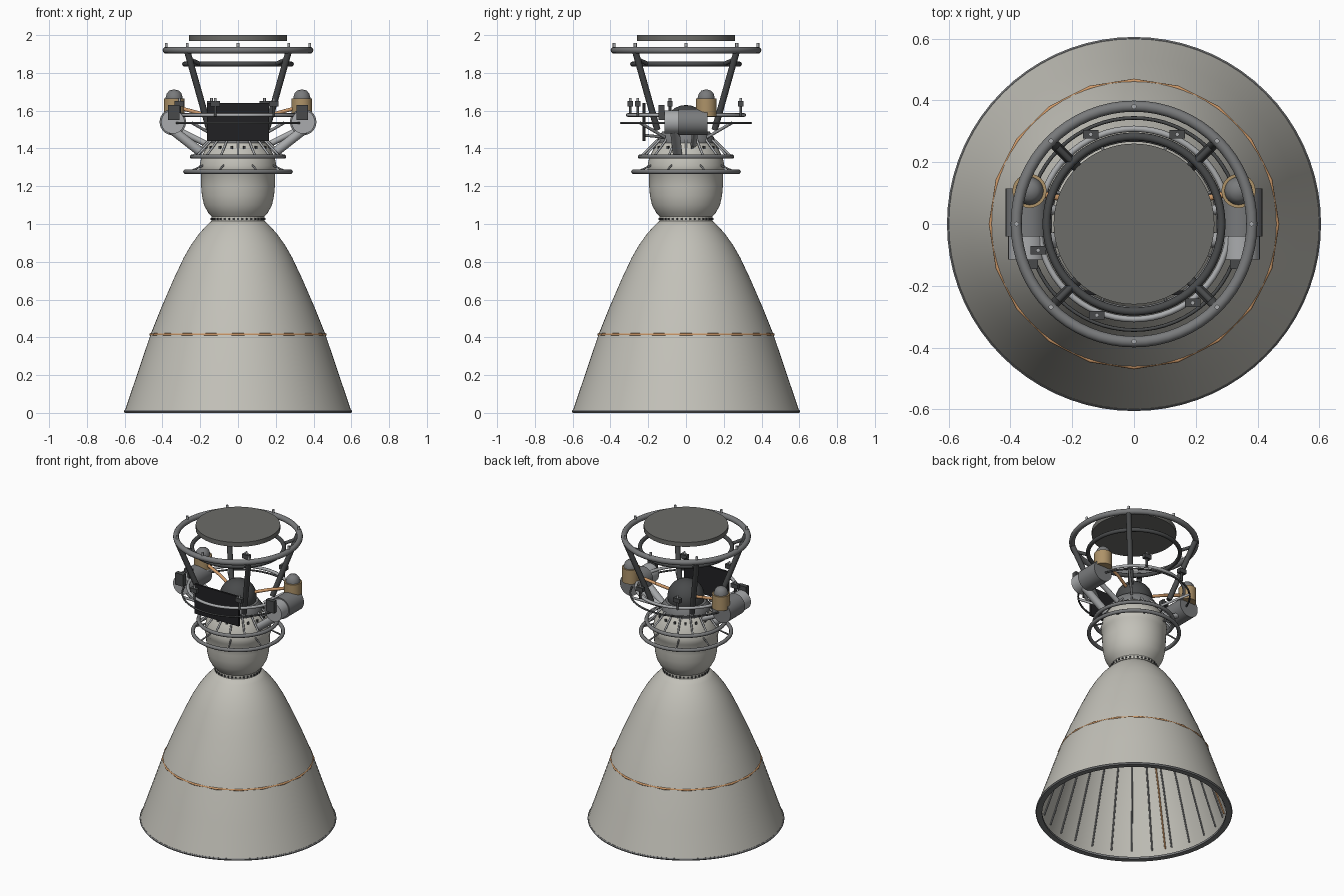
import bpy, bmesh
from math import pi, sin, cos, radians
from mathutils import Vector

if "Cube" in bpy.data.objects:
    bpy.data.objects.remove(bpy.data.objects["Cube"])

def mat(name, c):
    m = bpy.data.materials.new(name)
    m.diffuse_color = (*c, 1)
    m.use_nodes = True
    m.node_tree.nodes["Principled BSDF"].inputs["Base Color"].default_value = m.diffuse_color
    return m

SHELL = mat("shell", (0.54, 0.53, 0.48))
STEEL = mat("steel", (0.40, 0.41, 0.42))
GREY = mat("mid_grey", (0.19, 0.195, 0.20))
DARK = mat("dark_grey", (0.065, 0.068, 0.07))
BLACK = mat("black", (0.015, 0.015, 0.017))
DISC = mat("disc_grey", (0.15, 0.15, 0.14))
COPPER = mat("copper", (0.62, 0.32, 0.14))
TAN = mat("tan", (0.42, 0.29, 0.14))

def finish(name, bm, m, angle=50):
    me = bpy.data.meshes.new(name)
    bmesh.ops.recalc_face_normals(bm, faces=bm.faces)
    bm.to_mesh(me)
    bm.free()
    o = bpy.data.objects.new(name, me)
    bpy.context.collection.objects.link(o)
    me.materials.append(m)
    bpy.ops.object.select_all(action='DESELECT')
    o.select_set(True)
    bpy.context.view_layer.objects.active = o
    bpy.ops.object.shade_smooth_by_angle(angle=radians(angle))
    return o

def lathe(name, prof, m, n=64, at=(0, 0), closed=False):
    """Revolve (radius, z) points around a vertical axis."""
    bm = bmesh.new()
    rings = []
    for r, z in prof:
        if r < 1e-5:
            rings.append([bm.verts.new((at[0], at[1], z))] * n)
        else:
            rings.append([bm.verts.new((at[0] + r * cos(2 * pi * i / n),
                                        at[1] + r * sin(2 * pi * i / n), z)) for i in range(n)])
    pairs = list(zip(rings, rings[1:])) + ([(rings[-1], rings[0])] if closed else [])
    for a, b in pairs:
        for i in range(n):
            j = (i + 1) % n
            vs = list(dict.fromkeys((a[i], a[j], b[j], b[i])))
            if len(vs) > 2:
                bm.faces.new(vs)
    return finish(name, bm, m)

def hoop(name, R, z, t, m, n=64, k=10):
    return lathe(name, [(R + t * cos(2 * pi * i / k), z + t * sin(2 * pi * i / k))
                        for i in range(k)], m, n, closed=True)

def rods(name, segs, r, m, n=12):
    """Straight capped cylinders between point pairs, joined in one mesh."""
    bm = bmesh.new()
    for a, b in segs:
        a, b = Vector(a), Vector(b)
        vs = bmesh.ops.create_cone(bm, cap_ends=True, segments=n, radius1=r, radius2=r,
                                   depth=(b - a).length)['verts']
        q = Vector((0, 0, 1)).rotation_difference(b - a)
        for v in vs:
            v.co = q @ v.co + (a + b) / 2
    return finish(name, bm, m, 65)

def boxes(name, items, m):
    """Boxes given as (centre, size, turn about z)."""
    bm = bmesh.new()
    for c, s, turn in items:
        for v in bmesh.ops.create_cube(bm, size=1)['verts']:
            x, y, z = v.co.x * s[0], v.co.y * s[1], v.co.z * s[2]
            v.co = (c[0] + x * cos(turn) - y * sin(turn), c[1] + x * sin(turn) + y * cos(turn), c[2] + z)
    return finish(name, bm, m, 20)

def pol(r, a, z):
    return (r * cos(a), r * sin(a), z)

def around(n, off=0):
    return [2 * pi * (i + off) / n for i in range(n)]

# nozzle bell: outer wall, throat, then inner wall
bell = [(0.60, 0.01), (0.532, 0.21), (0.463, 0.415), (0.405, 0.56), (0.34, 0.71), (0.288, 0.82),
        (0.248, 0.89), (0.205, 0.95), (0.168, 0.99), (0.136, 1.02)]
inner = [(r - 0.02, z) for r, z in bell]
lathe("nozzle_bell", bell + inner[::-1], SHELL, 72, closed=True)
lathe("nozzle_lip", [(0.60, 0), (0.605, 0.008), (0.60, 0.014), (0.565, 0.014), (0.565, 0)], GREY, 72, closed=True)
hoop("nozzle_band", 0.463, 0.415, 0.007, COPPER, 20, 8)

# ribs on the inside of the bell
for nm, angles, m in (("inner_ribs", around(28), GREY), ("inner_copper_ribs", around(6, 0.5), COPPER)):
    segs = []
    for a in angles:
        pts = [pol(0.562, a, 0.05)] + [pol(r - 0.004, a, z) for r, z in inner[1:6]]
        segs += list(zip(pts, pts[1:]))
    rods(nm, segs, 0.005, m, 6)

# throat collar with bolts
lathe("throat_collar", [(0.12, 1.01), (0.14, 1.01), (0.14, 1.04), (0.12, 1.04)], SHELL, closed=True)
boxes("throat_bolts", [(pol(0.142, a, 1.027), (0.008, 0.009, 0.01), a) for a in around(36)], DARK)

# combustion chamber and injector cone
lathe("combustion_chamber", [(0.13, 1.03), (0.158, 1.06), (0.18, 1.10), (0.191, 1.15), (0.195, 1.20),
      (0.197, 1.27), (0.203, 1.28), (0.203, 1.31), (0.195, 1.35), (0.17, 1.40), (0.14, 1.44), (0, 1.44)], SHELL)
hoop("lower_manifold", 0.278, 1.277, 0.012, GREY)
hoop("upper_manifold", 0.243, 1.357, 0.012, GREY)
rods("injector_feed_pipes", [(pol(0.24, a, 1.357), pol(0.15, a, 1.445)) for a in around(16)], 0.006, STEEL, 8)
rods("manifold_links", [(pol(0.278, a, 1.277), pol(0.20, a, 1.31)) for a in around(8, 0.5)], 0.005, GREY, 8)
boxes("injector_bolts", [(pol(0.172, a, 1.405), (0.012, 0.012, 0.015), a) for a in around(16, 0.5)], DARK)
lathe("injector_plate", [(0, 1.43), (0.15, 1.43), (0.15, 1.455), (0.125, 1.49), (0, 1.49)], GREY, 48)

# central dark dome
lathe("central_dome", [(0, 1.40)] + [(0.115 * cos(radians(a)), 1.515 + 0.115 * sin(radians(a)))
      for a in range(-75, 90, 15)] + [(0, 1.63)], DARK, 40)

# equipment hoops
hoop("thin_equipment_hoop", 0.343, 1.535, 0.006, DARK, k=8)
hoop("equipment_hoop", 0.308, 1.577, 0.010, STEEL, k=8)
rods("hoop_spokes", [(pol(0.343, a, 1.535), pol(0.16, a, 1.46)) for a in around(4, 0.5)], 0.008, STEEL, 10)

# thrust frame
q = around(4, 0.5)
hoop("top_ring", 0.381, 1.92, 0.018, GREY, 64, 14)
hoop("inner_top_ring", 0.283, 1.847, 0.013, DARK, 64, 12)
lathe("thrust_disc", [(0, 1.97), (0.26, 1.97), (0.26, 2.0), (0, 2.0)], DISC)
rods("frame_struts", [(pol(0.38, a, 1.915), pol(0.215, a, 1.50)) for a in q], 0.017, DARK, 16)
rods("ring_brackets", [(pol(0.355, a, 1.87), pol(0.283, a, 1.847)) for a in q], 0.011, DARK, 10)
rods("ring_studs", [(pol(0.38, a, 1.93), pol(0.38, a, 1.957)) for a in around(8)], 0.008, STEEL, 10)

# front control panel
boxes("control_panel", [((0, -0.222, 1.54), (0.33, 0.014, 0.20), 0)], BLACK)
rods("panel_mounts", [((x, -0.222, 1.47), (x * 0.8, -0.12, 1.46)) for x in (-0.12, 0.12)], 0.008, GREY, 8)

# mirrored pumps, canisters and arms
for side, s in (("left", -1), ("right", 1)):
    x = 0.345 * s
    rods(side + "_pump_body", [((x, -0.04, 1.54), (x, 0.115, 1.54))], 0.07, GREY, 32)
    rods(side + "_pump_head", [((x, -0.115, 1.54), (x, -0.03, 1.54))], 0.062, STEEL, 32)
    lathe(side + "_canister", [(0, 1.57), (0.055, 1.57), (0.055, 1.665), (0.046, 1.665), (0, 1.665)],
          TAN, 32, (0.338 * s, 0.107))
    lathe(side + "_canister_cap", [(0.045, 1.66), (0.045, 1.67), (0.039, 1.691), (0.026, 1.706), (0, 1.713)],
          GREY, 32, (0.338 * s, 0.107))
    rods(side + "_pump_arm", [((0.35 * s, -0.06, 1.50), (0.19 * s, -0.045, 1.375))], 0.025, STEEL, 20)
    rods(side + "_pump_brace", [((0.32 * s, 0.05, 1.50), (0.16 * s, 0.04, 1.42))], 0.016, STEEL, 16)
    rods(side + "_copper_pipe", [((0.31 * s, 0.10, 1.615), (0.18 * s, 0.07, 1.58)),
                                 ((0.18 * s, 0.07, 1.58), (0.07 * s, 0.03, 1.545))], 0.010, COPPER)
    boxes(side + "_pump_box", [((0.34 * s, -0.13, 1.59), (0.06, 0.03, 0.08), 0)], DARK)

# sensors standing on the equipment hoop
spots = [(0.14, 0.29), (-0.14, 0.29), (-0.12, -0.295), (0.19, -0.255), (-0.31, -0.085)]
rods("sensor_stems", [((x, y, 1.57), (x, y, 1.63)) for x, y in spots], 0.007, DARK, 8)
boxes("sensor_boxes", [((x, y, 1.637), (0.05, 0.028, 0.028), 0) for x, y in spots], DARK)
rods("sensor_tips", [((x, y, 1.645), (x, y, 1.668)) for x, y in spots], 0.007, STEEL, 8)
